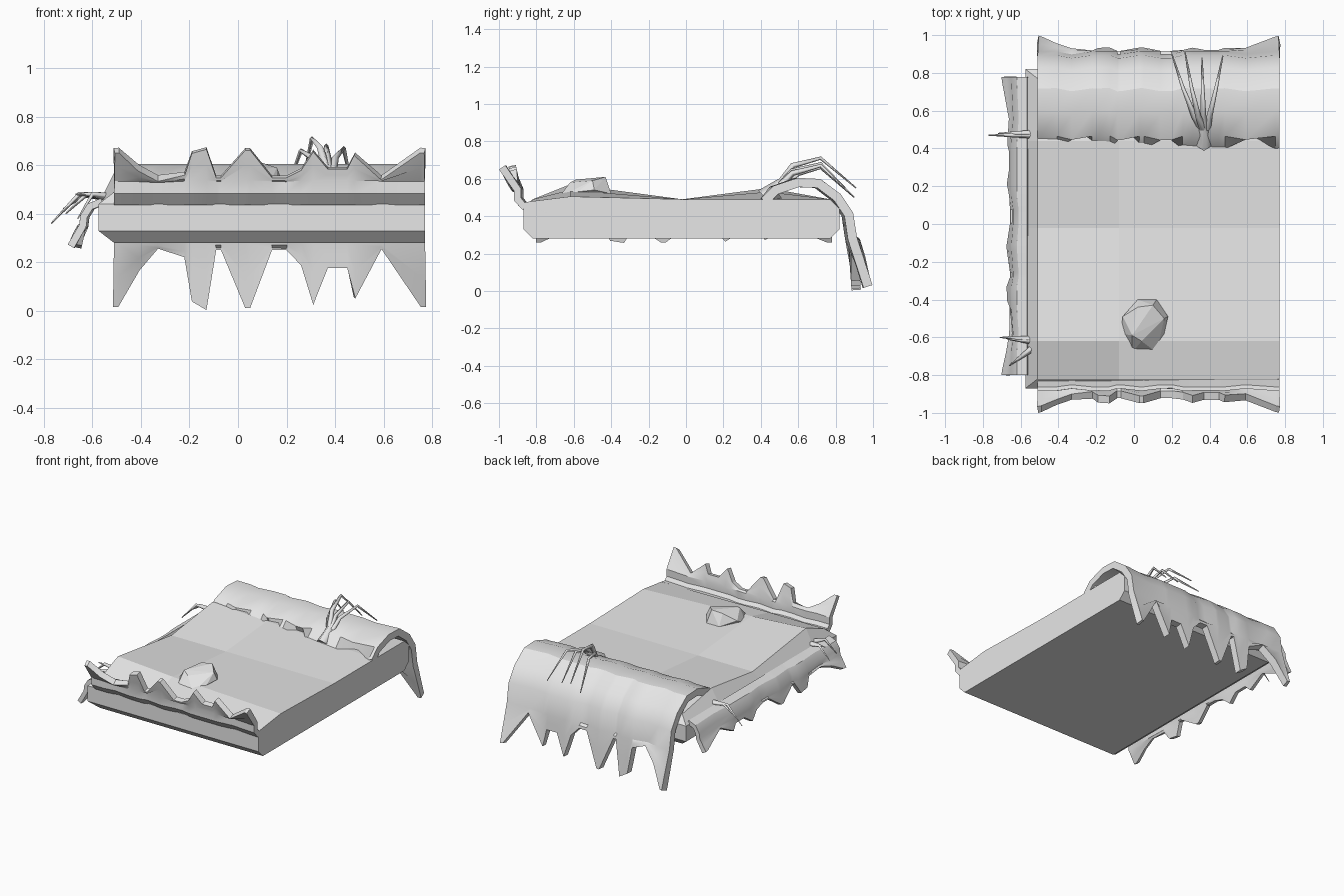
import bpy, bmesh
from mathutils import Vector

cube = bpy.data.objects.get("Cube")
if cube:
    bpy.data.objects.remove(cube, do_unlink=True)

stone = bpy.data.materials.new("pale_grey")
stone.use_nodes = True
stone.diffuse_color = (0.8, 0.8, 0.8, 1)
stone.node_tree.nodes["Principled BSDF"].inputs["Base Color"].default_value = (0.8, 0.8, 0.8, 1)


def add(name, data):
    data.materials.append(stone)
    ob = bpy.data.objects.new(name, data)
    bpy.context.collection.objects.link(ob)
    return ob


def activate(ob):
    bpy.ops.object.select_all(action='DESELECT')
    ob.select_set(True)
    bpy.context.view_layer.objects.active = ob


def mesh_object(name, bm):
    bmesh.ops.recalc_face_normals(bm, faces=bm.faces)
    me = bpy.data.meshes.new(name)
    bm.to_mesh(me)
    bm.free()
    return add(name, me)


# Slab: gently warped top, chamfered on all sides but +x
LEFT, RIGHT, FRONT, BACK = -0.51, 0.77, -0.82, 0.77
heights = {FRONT: (0.49, 0.49, 0.48), -0.62: (0.57, 0.54, 0.505),
           -0.02: (0.49, 0.49, 0.49), 0.44: (0.55, 0.53, 0.49), BACK: (0.49, 0.49, 0.49)}
bm = bmesh.new()
rows = [[bm.verts.new((x, y, z)) for x, z in zip((LEFT, -0.08, RIGHT), zs)]
        for y, zs in heights.items()]
for a, b in zip(rows, rows[1:]):
    for i in range(2):
        bm.faces.new((a[i], a[i + 1], b[i + 1], b[i]))
rim = [e for e in bm.edges if e.is_boundary]
for z, step in ((0.44, 0.05), (0.33, 0), (0.28, -0.05)):
    geom = bmesh.ops.extrude_edge_only(bm, edges=rim)["geom"]
    for v in (g for g in geom if isinstance(g, bmesh.types.BMVert)):
        v.co.z = z
        if v.co.x < -0.5:
            v.co.x -= step * 1.3
        if v.co.y < FRONT + 0.01:
            v.co.y -= step
        if v.co.y > BACK - 0.01:
            v.co.y += step
    rim = [g for g in geom if isinstance(g, bmesh.types.BMEdge)]
bmesh.ops.contextual_create(bm, geom=rim)
mesh_object("slab", bm)

# Jagged cover: position along the edge, and length of the spike there
SPIKES = [(-0.51, 0.93), (-0.49, 0.93), (-0.41, 0.38), (-0.33, 0.05), (-0.22, 0.2),
          (-0.19, 0.87), (-0.13, 1), (-0.09, 0.1), (-0.07, 0.1), (0.03, 0.97),
          (0.05, 0.97), (0.14, 0.1), (0.2, 0.1), (0.26, 0.33), (0.31, 0.92), (0.37, 0.37),
          (0.45, 0.37), (0.48, 0.82), (0.59, 0.07), (0.75, 0.93), (0.77, 0.93)]


def jagged_cover(name, path, tip, place, thickness, notch, flare):
    """Sweep an (outward, z) path along an edge, ending in spikes toward tip."""
    bm = bmesh.new()
    cols = []
    valley, tip = Vector(path[-1]), Vector(tip)
    for x, s in SPIKES:
        pts = [Vector(p) for p in path]
        if s < 0.12:
            pts[0].x += notch
            for p in pts[1:]:
                p.x -= thickness * 0.3
        end = max(0, abs(x - 0.13) - 0.4) / 0.24
        for f in (0.5, 1):
            p = valley.lerp(tip, s * f)
            p.x += flare * end * f
            pts.append(p)
        cols.append([bm.verts.new(place(x, p.x, p.y)) for p in pts])
    for a, b in zip(cols, cols[1:]):
        for i in range(len(a) - 1):
            bm.faces.new((a[i], a[i + 1], b[i + 1], b[i]))
    ob = mesh_object(name, bm)
    mod = ob.modifiers.new("thickness", 'SOLIDIFY')
    mod.thickness, mod.offset = thickness, 0
    activate(ob)
    bpy.ops.object.modifier_apply(modifier=mod.name)
    bpy.ops.object.shade_smooth_by_angle()


jagged_cover("back_cover",
             [(0.42, 0.48), (0.48, 0.54), (0.6, 0.58), (0.71, 0.575), (0.81, 0.5),
              (0.87, 0.41), (0.89, 0.28)], (0.91, 0.005),
             lambda x, o, z: (x, o, z), 0.05, 0.08, 0.065)
jagged_cover("front_cover",
             [(0.82, 0.46), (0.87, 0.455), (0.9, 0.49), (0.9, 0.54)], (0.93, 0.67),
             lambda x, o, z: (x, -o, z), 0.04, 0, 0.055)
jagged_cover("side_cover",
             [(0.56, 0.45), (0.61, 0.43), (0.635, 0.39), (0.64, 0.35)], (0.66, 0.26),
             lambda x, o, z: (-o, -0.8 + (x + 0.51) * 1.234, z), 0.03, 0, 0.03)

# Faceted boulder
bm = bmesh.new()
for x, y, z in ((-0.07, -0.58, 0.5), (-0.01, -0.68, 0.5), (0.12, -0.68, 0.5),
                (0.16, -0.58, 0.53), (0.18, -0.49, 0.54), (0.12, -0.4, 0.52),
                (0.02, -0.4, 0.52), (-0.06, -0.49, 0.55), (-0.01, -0.59, 0.595),
                (0.04, -0.62, 0.58), (0.16, -0.5, 0.59), (0.1, -0.43, 0.61), (0.02, -0.44, 0.6)):
    bm.verts.new((x, y, z))
bmesh.ops.convex_hull(bm, input=bm.verts)
mesh_object("boulder", bm)


# Grass blades: tapering strands
def blade(name, points, width):
    cu = bpy.data.curves.new(name, 'CURVE')
    cu.dimensions = '3D'
    cu.bevel_depth, cu.bevel_resolution, cu.use_fill_caps = width, 0, True
    sp = cu.splines.new('POLY')
    sp.points.add(len(points) - 1)
    for i, (pt, co) in enumerate(zip(sp.points, points)):
        pt.co = (*co, 1)
        pt.radius = 1 - 0.85 * i / (len(points) - 1)
    activate(add(name, cu))
    bpy.ops.object.convert(target='MESH')


for i, (x, y, top) in enumerate(((0.2, 0.9, 0.66), (0.27, 0.91, 0.71), (0.36, 0.88, 0.68),
                                 (0.47, 0.89, 0.67))):
    blade(f"back_grass_{i}", [(0.38, 0.47, 0.53), (0.37 + (x - 0.37) * 0.3, 0.57, top - 0.04),
                              (0.37 + (x - 0.37) * 0.65, 0.72, top), (x, y, top - 0.16)], 0.022)
blade("back_grass_root", [(0.37, 0.42, 0.5), (0.37, 0.5, 0.57), (0.36, 0.6, 0.62)], 0.05)

for i, (y0, y1, x, z) in enumerate(((0.47, 0.47, -0.77, 0.36), (0.48, 0.48, -0.72, 0.42),
                                    (-0.61, -0.6, -0.71, 0.4), (-0.62, -0.61, -0.67, 0.48),
                                    (-0.66, -0.75, -0.66, 0.38))):
    blade(f"side_grass_{i}", [(-0.54, y0, 0.47), ((x - 0.54) / 2, (y0 + y1) / 2, 0.48),
                              (x, y1, z)], 0.018)
blade("wall_grass", [(0.76, -0.83, 0.45), (0.765, -0.75, 0.42), (0.765, -0.67, 0.395)], 0.01)
